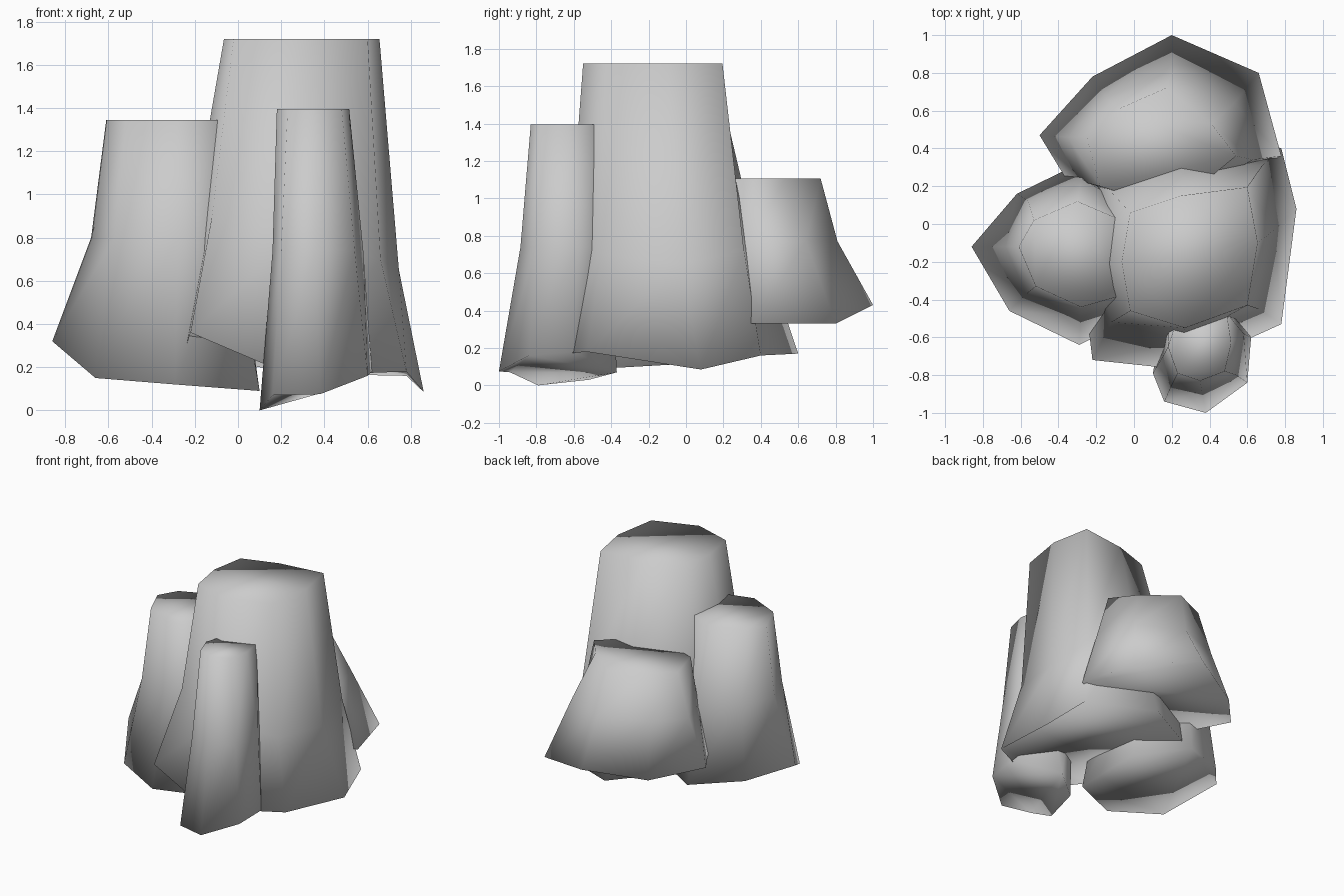
import bpy
import bmesh


def rock(name, foot, waist, crown, waist_z, crown_z):
    """Column of stone: three lofted rings (uneven foot, waist, flat crown), capped."""
    rings = [foot,
             [(x, y, z) for (x, y), z in zip(waist, waist_z)],
             [(x, y, crown_z) for x, y in crown]]
    bm = bmesh.new()
    loops = [[bm.verts.new(p) for p in ring] for ring in rings]
    n = len(foot)
    for low, high in zip(loops, loops[1:]):
        for i in range(n):
            j = (i + 1) % n
            bm.faces.new((low[i], low[j], high[j], high[i]))
    bm.faces.new(loops[0][::-1])
    bm.faces.new(loops[-1])
    bmesh.ops.recalc_face_normals(bm, faces=bm.faces)
    for f in bm.faces:
        f.smooth = True
    mesh = bpy.data.meshes.new(name)
    bm.to_mesh(mesh)
    bm.free()
    obj = bpy.data.objects.new(name, mesh)
    bpy.context.collection.objects.link(obj)
    return obj


# Tall central column
rock("tall_rock",
     [(-.22, -.72, .36), (.25, -.77, .16), (.78, -.53, .18), (.86, .08, .085),
      (.78, .40, .16), (.28, .60, .17), (-.26, .25, .26), (-.27, -.30, .20)],
     [(-.12, -.52), (.26, -.62), (.66, -.45), (.745, -.03),
      (.68, .31), (.25, .32), (-.14, .19), (-.19, -.22)],
     [(-.02, -.46), (.27, -.55), (.60, -.43), (.655, -.10),
      (.60, .195), (.25, .15), (-.02, .06), (-.065, -.20)],
     [.90, .80, .70, .65, .72, 1.0, 1.0, 1.0], 1.72)

# Left column
rock("left_rock",
     [(-.86, -.12, .32), (-.66, -.46, .15), (-.29, -.64, .12), (.10, -.45, .09),
      (.08, .08, .12), (-.25, .34, .18), (-.62, .16, .24)],
     [(-.68, -.12), (-.57, -.37), (-.28, -.49), (-.02, -.41),
      (.0, .08), (-.28, .24), (-.56, .12)],
     [(-.61, -.12), (-.52, -.33), (-.28, -.44), (-.07, -.38),
      (-.02, .0), (-.30, .12), (-.53, .02)],
     [.80] * 7, 1.345)

# Squat back rock
rock("back_rock",
     [(.20, 1.0, .43), (-.22, .78, .375), (-.50, .47, .43), (-.36, .24, .42),
      (.20, .10, .36), (.78, .36, .33), (.66, .80, .33)],
     [(.20, .81), (-.15, .67), (-.35, .46), (-.26, .22),
      (.20, .10), (.63, .34), (.53, .64)],
     [(.17, .72), (-.08, .61), (-.25, .46), (-.18, .20),
      (.20, .08), (.54, .36), (.41, .53)],
     [.77] * 7, 1.105)

# Slim front column
rock("front_rock",
     [(.10, -.79, .0), (.16, -.94, .07), (.38, -1.0, .075), (.60, -.84, .16),
      (.62, -.60, .18), (.35, -.37, .07), (.15, -.52, .03)],
     [(.16, -.69), (.20, -.85), (.36, -.885), (.54, -.80),
      (.58, -.58), (.48, -.40), (.19, -.45)],
     [(.18, -.65), (.23, -.79), (.35, -.83), (.48, -.78),
      (.515, -.63), (.49, -.47), (.24, -.47)],
     [.74] * 7, 1.395)
